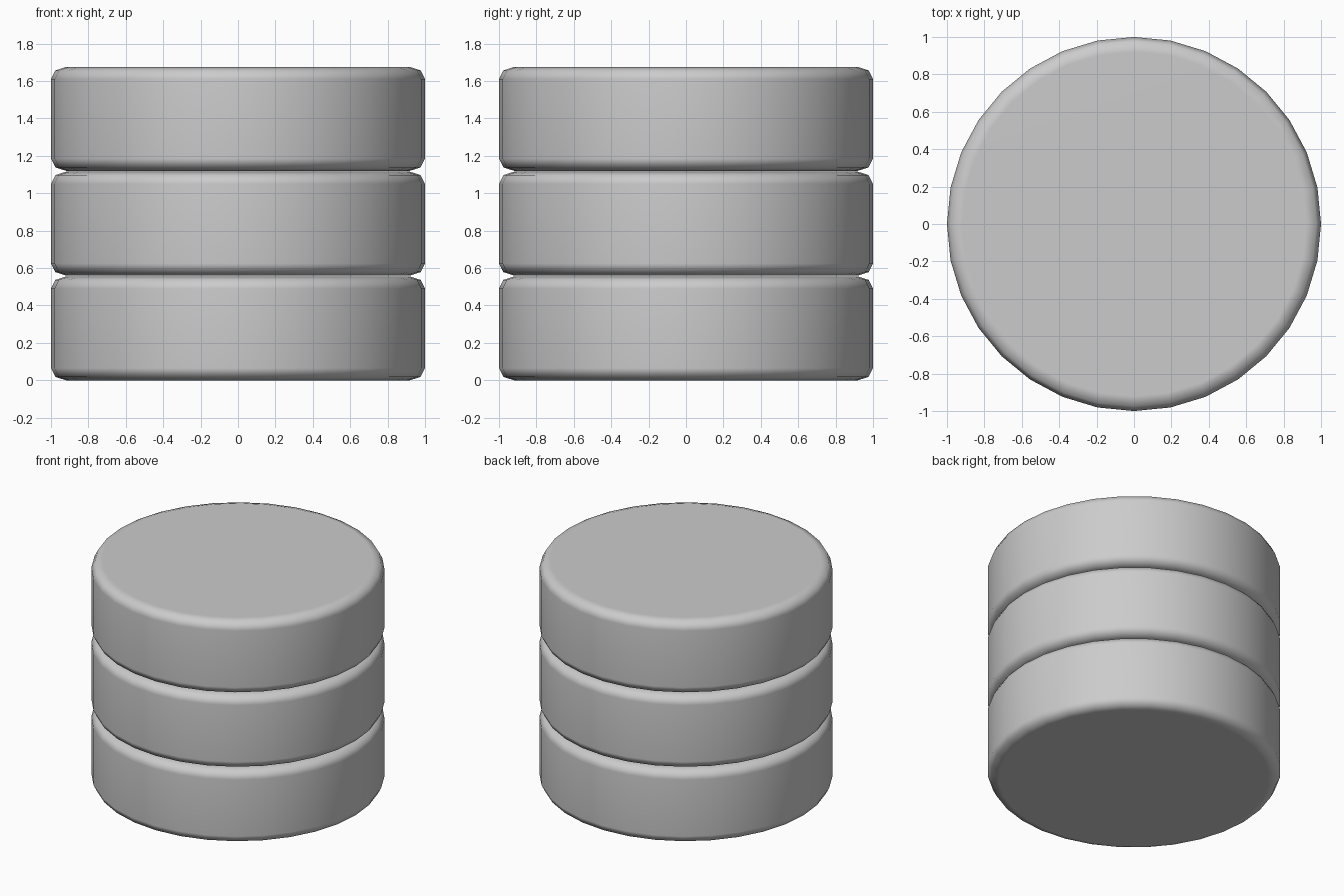
import bpy, bmesh, math

if "Cube" in bpy.data.objects:
    bpy.data.objects.remove(bpy.data.objects["Cube"])

SIDES = 32
HEIGHT = 0.555
PITCH = 0.56
# rounded rim: (inset from the outer radius, height from the disc face)
RIM = [(0.08, 0.0), (0.024, 0.018), (0.0, 0.065)]


def disc(name, z):
    profile = [(1 - i, h) for i, h in RIM] + [(1 - i, HEIGHT - h) for i, h in reversed(RIM)]
    bm = bmesh.new()
    rings = [[bm.verts.new((r * math.cos(math.tau * k / SIDES),
                            r * math.sin(math.tau * k / SIDES), h))
              for k in range(SIDES)] for r, h in profile]
    for low, high in zip(rings, rings[1:]):
        for k in range(SIDES):
            n = (k + 1) % SIDES
            bm.faces.new((low[k], low[n], high[n], high[k]))
    bm.faces.new(rings[0][::-1])
    bm.faces.new(rings[-1])
    for f in bm.faces:
        f.smooth = True
    mesh = bpy.data.meshes.new(name)
    bm.to_mesh(mesh)
    bm.free()
    ob = bpy.data.objects.new(name, mesh)
    ob.location.z = z
    bpy.context.collection.objects.link(ob)
    # keep the flat caps flat while the rim stays smooth
    mod = ob.modifiers.new("weighted_normals", 'WEIGHTED_NORMAL')
    mod.keep_sharp = True


# Stack of three discs
for i, name in enumerate(("bottom_disc", "middle_disc", "top_disc")):
    disc(name, i * PITCH)
